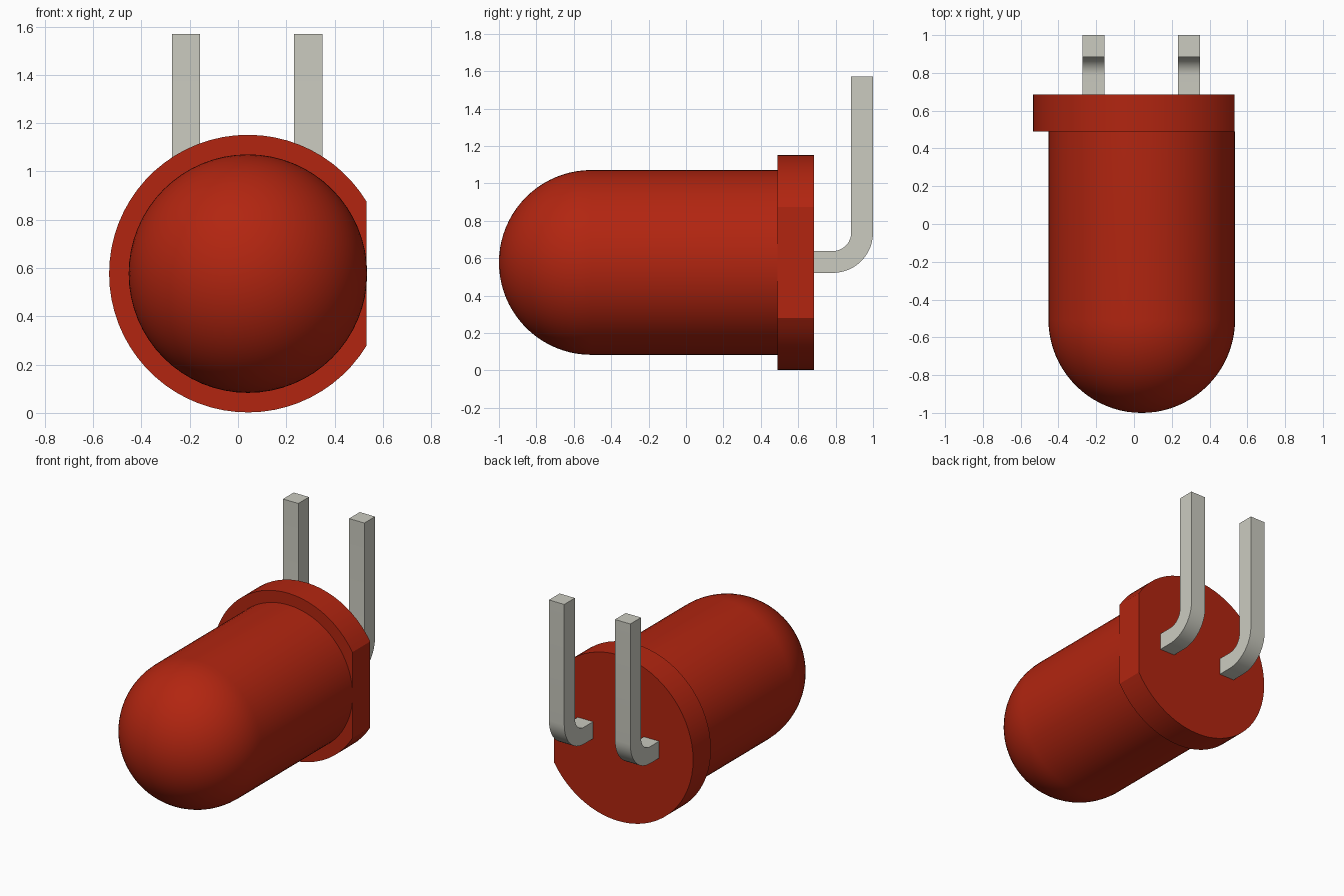
import bpy, bmesh, math
from mathutils import Matrix, Vector

cube = bpy.data.objects.get("Cube")
if cube:
    bpy.data.objects.remove(cube, do_unlink=True)

CX, CZ = 0.041, 0.577      # lens axis
BODY_R, RIM_R = 0.494, 0.575
FLAT_X = 0.533             # flat side of the rim
RIM_Y0, RIM_Y1 = 0.49, 0.685


def material(name, rgb):
    m = bpy.data.materials.new(name)
    m.use_nodes = True
    m.diffuse_color = (*rgb, 1)
    bsdf = m.node_tree.nodes["Principled BSDF"]
    bsdf.inputs["Base Color"].default_value = (*rgb, 1)
    bsdf.inputs["Roughness"].default_value = 0.5
    return m


def finish(name, bm, mat):
    bmesh.ops.recalc_face_normals(bm, faces=bm.faces)
    me = bpy.data.meshes.new(name)
    bm.to_mesh(me)
    bm.free()
    me.materials.append(mat)
    ob = bpy.data.objects.new(name, me)
    bpy.context.collection.objects.link(ob)
    bpy.ops.object.select_all(action="DESELECT")
    ob.select_set(True)
    bpy.context.view_layer.objects.active = ob
    bpy.ops.object.shade_smooth_by_angle(angle=math.radians(30))
    return ob


def prism(name, outline, offset, mat):
    """Extrude a closed planar outline along offset."""
    bm = bmesh.new()
    face = bm.faces.new([bm.verts.new(p) for p in outline])
    ext = bmesh.ops.extrude_face_region(bm, geom=[face], use_keep_orig=True)
    moved = [v for v in ext["geom"] if isinstance(v, bmesh.types.BMVert)]
    bmesh.ops.translate(bm, verts=moved, vec=offset)
    return finish(name, bm, mat)


red = material("red plastic", (0.445, 0.0185, 0.0052))
metal = material("grey metal", (0.597, 0.597, 0.527))

# Domed lens: half outline revolved around the long axis
bm = bmesh.new()
N = 20
profile = [(BODY_R * math.sin(i * math.pi / 2 / N),
            -1 + BODY_R * (1 - math.cos(i * math.pi / 2 / N))) for i in range(N + 1)]
profile += [(BODY_R, RIM_Y0), (0, RIM_Y0)]
verts = [bm.verts.new((CX + r, y, CZ)) for r, y in profile]
edges = [bm.edges.new(pair) for pair in zip(verts, verts[1:])]
bmesh.ops.spin(bm, geom=verts + edges, cent=(CX, 0, CZ), axis=(0, 1, 0),
               angle=2 * math.pi, steps=64)
bmesh.ops.remove_doubles(bm, verts=bm.verts, dist=1e-4)
finish("lens", bm, red)

# Rim: disc with one flat side
a = math.acos((FLAT_X - CX) / RIM_R)
S = 56
outline = []
for i in range(S + 1):
    t = a + (2 * math.pi - 2 * a) * i / S
    outline.append((CX + RIM_R * math.cos(t), RIM_Y0, CZ + RIM_R * math.sin(t)))
prism("rim", outline, (0, RIM_Y1 - RIM_Y0, 0), red)

# Bent square leads
W, OUT_R, Z_LOW, Z_TOP, Y_BACK = 0.117, 0.215, 0.521, 1.57, 1.0
cy, cz = Y_BACK - OUT_R, Z_LOW + OUT_R


def arc(r, steps=12):
    return [(cy + r * math.sin(i * math.pi / 2 / steps),
             cz - r * math.cos(i * math.pi / 2 / steps)) for i in range(steps + 1)]


side = ([(RIM_Y1 - 0.01, Z_LOW)] + arc(OUT_R) + [(Y_BACK, Z_TOP), (Y_BACK - W, Z_TOP)]
        + arc(OUT_R - W)[::-1] + [(RIM_Y1 - 0.01, Z_LOW + W)])
for name, x in (("right_lead", -0.215), ("left_lead", 0.291)):
    prism(name, [(x - W / 2, y, z) for y, z in side], (W, 0, 0), metal)
